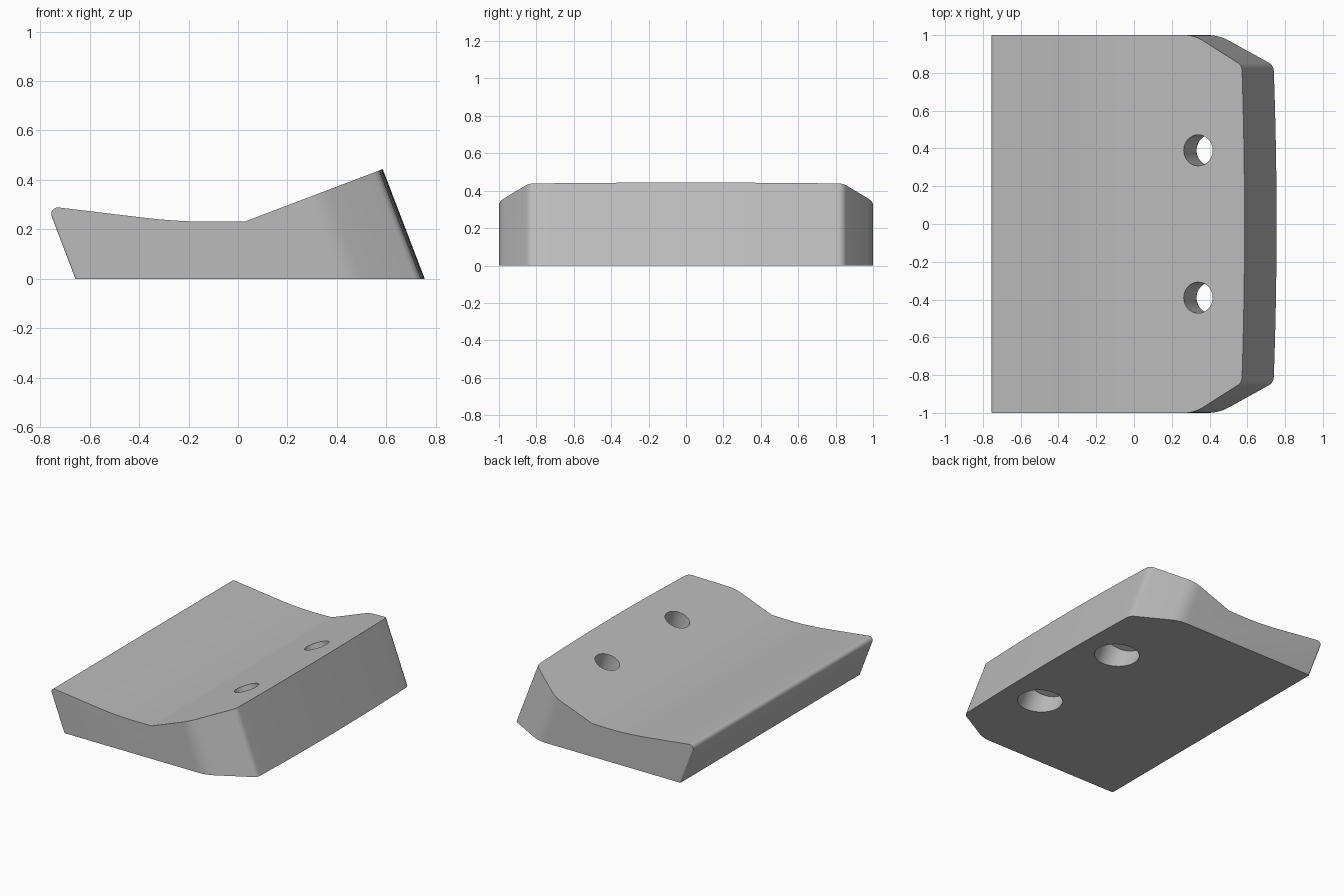
import bpy, bmesh, math
from mathutils import Vector, Matrix

cube = bpy.data.objects.get("Cube")
if cube:
    bpy.data.objects.remove(cube, do_unlink=True)

LEAN = 0.383                      # x shift per unit of height, shared by walls and holes
AXIS = Vector((-LEAN, 0, 1)).normalized()

grey = bpy.data.materials.new("plain grey")
grey.use_nodes = True
grey.diffuse_color = (0.5, 0.5, 0.5, 1)
grey.node_tree.nodes["Principled BSDF"].inputs["Base Color"].default_value = (0.5, 0.5, 0.5, 1)


def rounded(corners, steps=6):
    """Outline from (x, y, setback) corners, rounding those with a setback."""
    out = []
    for i, (x, y, cut) in enumerate(corners):
        p = Vector((x, y))
        if not cut:
            out.append(p)
            continue
        before = Vector(corners[i - 1][:2])
        after = Vector(corners[(i + 1) % len(corners)][:2])
        a = p + (before - p).normalized() * cut
        b = p + (after - p).normalized() * cut
        for k in range(steps + 1):
            t = k / steps
            out.append(a * (1 - t) ** 2 + p * 2 * t * (1 - t) + b * t * t)
    return out


def prism(name, outline, move):
    """Solid between the outline and its copy shifted by move."""
    bm = bmesh.new()
    face = bm.faces.new([bm.verts.new(p) for p in outline])
    ext = bmesh.ops.extrude_face_region(bm, geom=[face])
    verts = [g for g in ext["geom"] if isinstance(g, bmesh.types.BMVert)]
    bmesh.ops.translate(bm, verts=verts, vec=move)
    bmesh.ops.recalc_face_normals(bm, faces=bm.faces)
    return finish(name, bm)


def finish(name, bm):
    mesh = bpy.data.meshes.new(name)
    bm.to_mesh(mesh)
    bm.free()
    mesh.materials.append(grey)
    obj = bpy.data.objects.new(name, mesh)
    bpy.context.collection.objects.link(obj)
    return obj


def cylinder(name, start, end, radius):
    bm = bmesh.new()
    along = end - start
    turn = along.to_track_quat("Z", "Y").to_matrix().to_4x4()
    bmesh.ops.create_cone(bm, cap_ends=True, segments=48, radius1=radius, radius2=radius,
                          depth=along.length,
                          matrix=Matrix.Translation((start + end) / 2) @ turn)
    return finish(name, bm)


def apply_cutter(body, cutter, operation):
    mod = body.modifiers.new(cutter.name, "BOOLEAN")
    mod.operation, mod.solver, mod.object = operation, "EXACT", cutter
    bpy.context.view_layer.objects.active = body
    bpy.ops.object.modifier_apply(modifier=mod.name)
    bpy.data.objects.remove(cutter, do_unlink=True)


# Side profile: dished top, rounded lip on the left, ramp rising to the right
lip = Vector((-0.728, 0.262))
profile = [Vector((1.0, 0)), Vector((-0.657, 0))]
for k in range(9):
    ang = math.radians(201 - k * 118 / 8)
    profile.append(lip + 0.027 * Vector((math.cos(ang), math.sin(ang))))
dish = rounded([(0.03, 0.233, 0), (-0.23, 0.229, 0.16), (-0.72, 0.289, 0)], 8)[1:-1]
profile += dish[::-1] + [Vector((0.03, 0.233)), Vector((1.0, 0.601))]
block = prism("wedge_block", [(p.x, -1.2, p.y) for p in profile], (0, 2.4, 0))

# Plan outline: bowed right wall with clipped, softened corners, leaning as it rises
nose = [(0.755 - 0.016 * (y / 0.84) ** 2, y, 0)
        for y in [-0.72 + 0.12 * k for k in range(13)]]
plan = [(-0.66, -1, 0.02), (0.45, -1, 0.06), (0.739, -0.84, 0.03)] + nose + \
       [(0.739, 0.84, 0.03), (0.45, 1, 0.06), (-0.66, 1, 0.02)]
low, rise = -0.1, 0.8
outline = prism("plan_cutter",
                [(p.x - LEAN * low, p.y, low) for p in rounded(plan)],
                (-LEAN * rise, 0, rise))
apply_cutter(block, outline, "INTERSECT")

# Two slanted bolt holes, each with a wide counterbore from below
for side in (-1, 1):
    top = Vector((0.34, 0.39 * side, 0.35))
    ledge = top - AXIS * 0.19
    apply_cutter(block, cylinder("hole_cutter", ledge - AXIS * 0.05, top + AXIS * 0.2, 0.082),
                 "DIFFERENCE")
    apply_cutter(block, cylinder("counterbore_cutter", ledge - AXIS * 0.5, ledge, 0.14),
                 "DIFFERENCE")

# Smooth the curved faces, keep the real edges crisp
bpy.ops.object.select_all(action="DESELECT")
block.select_set(True)
bpy.context.view_layer.objects.active = block
bpy.ops.object.shade_smooth_by_angle(angle=math.radians(18))
